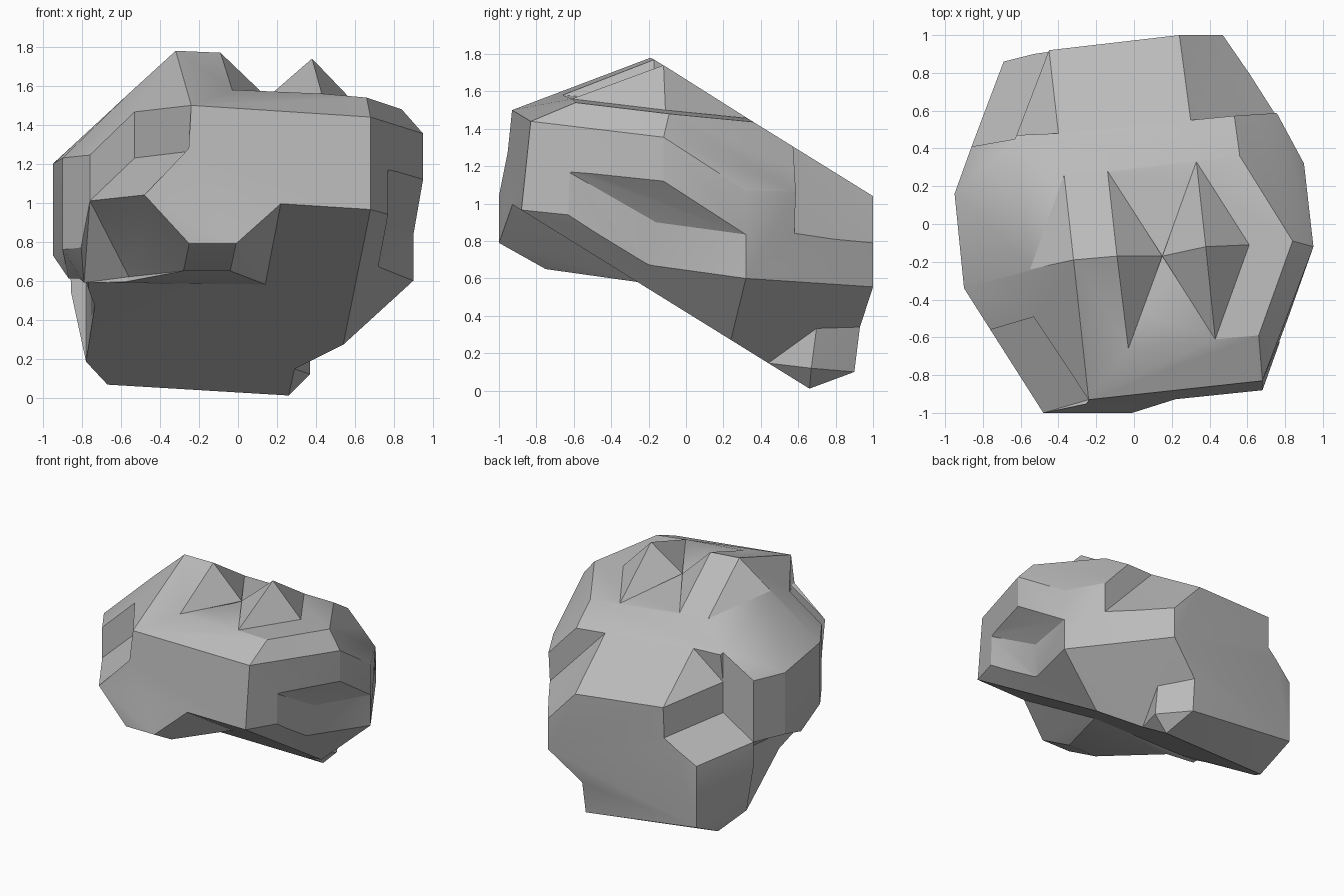
import bpy
import bmesh
import math
from mathutils import Vector

default_cube = bpy.data.objects.get("Cube")
if default_cube:
    bpy.data.objects.remove(default_cube, do_unlink=True)

stone = bpy.data.materials.new("grey stone")
stone.use_nodes = True
colour = (0.5, 0.5, 0.5, 1)
stone.diffuse_color = colour
stone.node_tree.nodes["Principled BSDF"].inputs["Base Color"].default_value = colour


def at(x, y, z):
    return Vector((x, y, z))


def roof(x, y):
    """A point on the flat plane that slopes down to the back."""
    return at(x, y, 1.66 - 0.62 * y)


def base(x, y):
    """A point on the flat plane that undercuts the front."""
    return at(x, y, 0.42 - 0.62 * y)


def chunk(name, corners):
    """Make a faceted convex block that wraps the given corners."""
    bm = bmesh.new()
    for corner in corners:
        bm.verts.new(corner)
    hull = bmesh.ops.convex_hull(bm, input=bm.verts[:])
    loose = set(hull["geom_interior"]) | set(hull["geom_unused"])
    loose = [item for item in loose if isinstance(item, bmesh.types.BMVert)]
    bmesh.ops.delete(bm, geom=loose, context="VERTS")
    bmesh.ops.recalc_face_normals(bm, faces=bm.faces[:])
    mesh = bpy.data.meshes.new(name)
    bm.to_mesh(mesh)
    bm.free()
    mesh.materials.append(stone)
    block = bpy.data.objects.new(name, mesh)
    bpy.context.collection.objects.link(block)
    return block


def combine(target, tool, operation):
    """Join or carve the target with the tool, then drop the tool."""
    tool.hide_render = True
    modifier = target.modifiers.new(tool.name, "BOOLEAN")
    modifier.object = tool
    modifier.operation = operation
    modifier.solver = "EXACT"
    bpy.context.view_layer.objects.active = target
    bpy.ops.object.modifier_apply(modifier=modifier.name)
    bpy.data.objects.remove(tool, do_unlink=True)


def add_lump(name, corners):
    combine(rock, chunk(name, corners), "UNION")


def chip(name, corners, push):
    """Carve the block swept from the corners along the push direction."""
    swept = corners + [corner + push for corner in corners]
    combine(rock, chunk(name, swept), "DIFFERENCE")


# Heights of the upright walls
wall = at(0, 0, 0.47)
half_wall = wall / 2

# Corners shared by several chunks
brow = at(-.24, -.93, 1.5)
ledge_front = at(-.48, -1, 1.04)
ledge_side = at(-.76, -.56, 1.01)
ledge_inner = at(-.53, -.49, 1.23)
cheek = ledge_side - half_wall
cheek_side = at(-.9, -.34, .76)
side_low = at(-.95, .16, .73)
back_low = at(-.86, .41, .74)
lip = base(.22, -.93)
chin = at(-.25, -1, .79)
chin_under = at(-.28, -.75, .65)
throat = at(-.56, -.3, .62)
throat_side = at(-.79, -.3, .59)
crown_side = at(-.55, -.24, 1.57)
top_front = at(-.03, -.66, 1.58)
top_right = at(.43, -.61, 1.56)
saddle = at(.15, -.17, 1.54)
saddle_right = at(.61, -.11, 1.5)
shoulder = at(.95, -.12, 1.12)
flank_front = at(.77, -.63, .94)
flank_back = at(.9, .32, .6)
hip = at(.76, .58, .83)
rump = at(.47, 1, .79)
back_top = roof(.24, 1)
back_left = roof(-.45, .92)
heel_left = at(-.69, .86, .68)
toe_left = base(-.78, .38)
heel_right = at(.23, .93, .34)
toe_front = base(.29, .44)
sole = [heel_left - wall, base(-.67, .57), toe_left, toe_front, heel_right]

# Main body: upright walls first, then the top, back and base corners
feet = [cheek, cheek_side, side_low, back_low, flank_back]
rock = chunk("rock", feet + [foot + wall for foot in feet] + sole + [
    brow, brow - half_wall, ledge_front, ledge_side, lip,
    base(.68, -.88), flank_front, shoulder, shoulder + half_wall,
    hip + half_wall, rump, rump - half_wall, heel_left,
    top_front, top_right, saddle_right, ledge_inner + half_wall, crown_side,
    at(.68, -.83, 1.44), at(.66, -.59, 1.54), at(.84, -.09, 1.48),
    roof(-.37, .26), roof(.56, .36), roof(-.63, .45), roof(.53, .58),
    back_top, back_left, base(.54, .24),
])

# Lump under the front
across = at(.24, 0, 0)
add_lump("under_lump", [
    chin, chin + across, chin_under, chin_under + across,
    throat, throat_side, base(.14, -.26),
    cheek, cheek_side, side_low,
    ledge_front, ledge_side, lip, brow - half_wall,
])

# Foot under the back
add_lump("foot", sole + [
    at(.22, .9, .1), at(.37, .67, .12), at(.37, .7, .35), base(.26, .66),
])

# Two points on the top
add_lump("crown", [
    at(-.32, -.19, 1.78), at(-.09, -.17, 1.77), brow, top_front, saddle,
    roof(-.14, .28), roof(-.37, .26), crown_side,
    ledge_inner + half_wall,
])
add_lump("peak", [
    at(.38, -.12, 1.74), saddle, saddle_right, top_right, roof(.33, .33),
])

# Chips broken out of the front and sides
chip("front_ledge", [
    ledge_side, ledge_side + half_wall, ledge_front, brow - half_wall, brow,
    ledge_inner, ledge_inner + half_wall,
], at(-.4, -.7, .4))
chip("front_undercut", [
    ledge_side, ledge_front, chin, chin_under, cheek,
    ledge_inner - wall, throat, throat_side,
], at(-.3, -.5, -.4))
chip("right_undercut", [
    flank_front, flank_front + half_wall, shoulder,
    flank_back, flank_back + half_wall,
    at(.76, -.16, .9), at(.72, -.2, .66),
], at(.4, 0, -.05))
chip("left_undercut", [
    throat_side, side_low, back_low, toe_left, toe_left + wall,
    base(-.735, -.08), at(-.735, -.08, .59),
], at(-.3, .1, -.2))

# Chips broken out of the back
step_inner = at(-.63, .45, .92)
chip("back_wedge", [roof(.3, .55), back_top, hip, rump], at(.3, .05, .6))
chip("back_step", [
    step_inner, back_left - half_wall, back_low, heel_left,
], wall * 1.3)
chip("back_slope", [
    roof(-.4, .48), back_left, step_inner + half_wall,
], at(-.1, .04, .47))

# Merge slivers and soften only the shallow edges
bm = bmesh.new()
bm.from_mesh(rock.data)
bmesh.ops.remove_doubles(bm, verts=bm.verts[:], dist=0.005)
bmesh.ops.dissolve_limit(bm, angle_limit=math.radians(2),
                         verts=bm.verts[:], edges=bm.edges[:])
bm.to_mesh(rock.data)
bm.free()

bpy.ops.object.select_all(action="DESELECT")
rock.select_set(True)
bpy.context.view_layer.objects.active = rock
bpy.ops.object.shade_smooth_by_angle(angle=math.radians(25))
